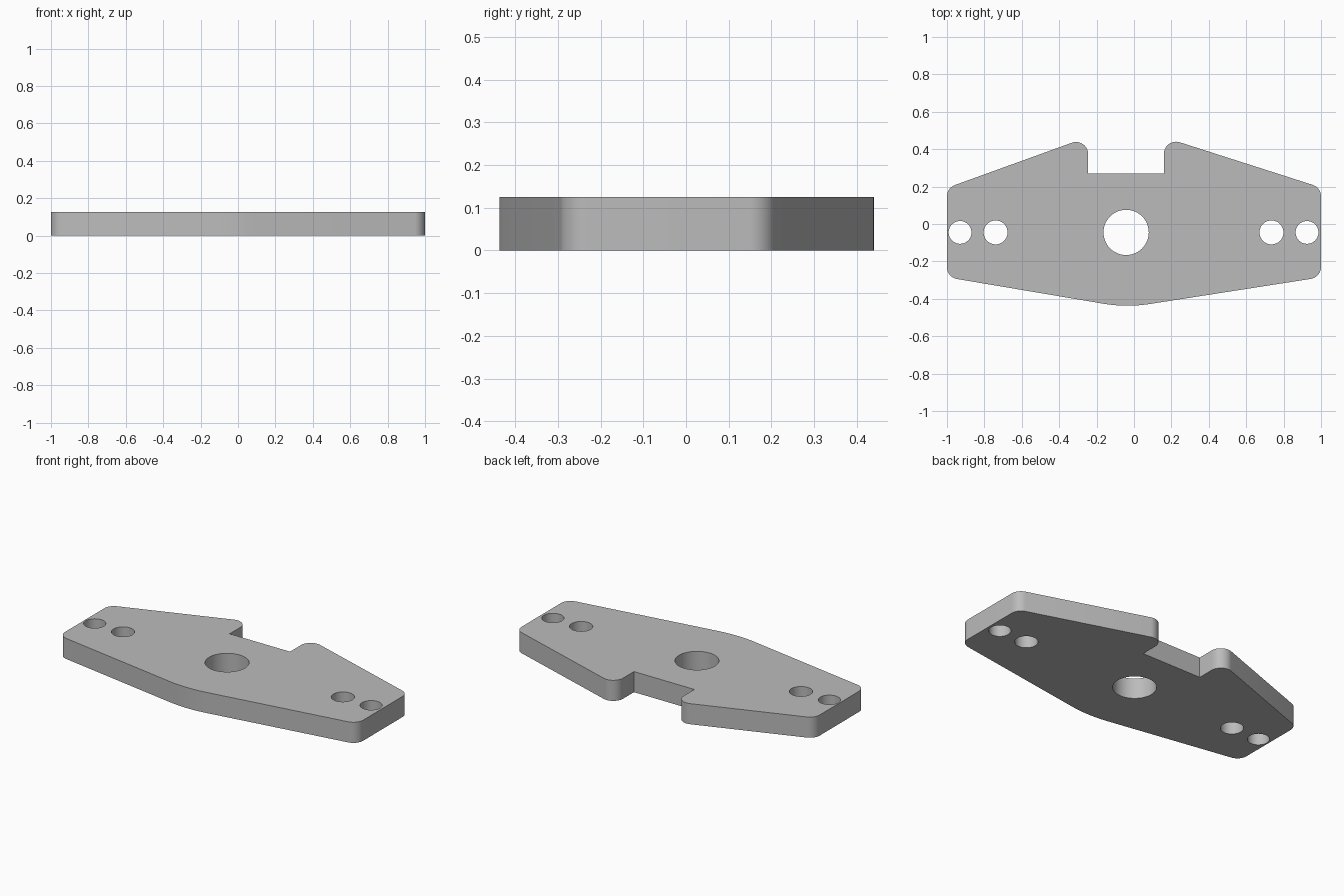
import bpy
import bmesh
from math import cos, sin, tan, pi
from mathutils import Vector

cube = bpy.data.objects.get("Cube")
if cube:
    bpy.data.objects.remove(cube, do_unlink=True)

THICKNESS = 0.125
ROUND = 0.065

# Plate outline, counter-clockwise: x, y, corner radius
OUTLINE = [
    (-1, -0.285, ROUND), (-0.04, -0.447, 0.78), (1, -0.285, ROUND),
    (1, 0.195, ROUND), (0.16, 0.464, ROUND), (0.16, 0.27, 0),
    (-0.245, 0.27, 0), (-0.245, 0.466, ROUND), (-1, 0.193, ROUND),
]
# Through holes: x, radius
HOLES = [(-0.93, 0.061), (-0.74, 0.064), (-0.042, 0.121), (0.735, 0.064), (0.925, 0.061)]
HOLE_Y = -0.045


def rounded_outline(corners, steps=12):
    """Replace each corner by a tangent arc of its radius."""
    points = []
    for i, (x, y, radius) in enumerate(corners):
        corner = Vector((x, y))
        if not radius:
            points.append(corner)
            continue
        to_prev = (Vector(corners[i - 1][:2]) - corner).normalized()
        to_next = (Vector(corners[(i + 1) % len(corners)][:2]) - corner).normalized()
        half = to_prev.angle(to_next) / 2
        centre = corner + (to_prev + to_next).normalized() * radius / sin(half)
        start = corner + to_prev * radius / tan(half) - centre
        end = corner + to_next * radius / tan(half) - centre
        sweep = start.angle(end)
        for k in range(steps + 1):
            t = k / steps
            points.append(centre + (start * sin((1 - t) * sweep) + end * sin(t * sweep)) / sin(sweep))
    return points


def circle(x, y, radius, sides=48):
    return [Vector((x + radius * cos(2 * pi * k / sides), y + radius * sin(2 * pi * k / sides)))
            for k in range(sides)]


# Flat face with holes, extruded to the plate thickness
bm = bmesh.new()
for loop in [rounded_outline(OUTLINE)] + [circle(x, HOLE_Y, r) for x, r in HOLES]:
    verts = [bm.verts.new((p.x, p.y, 0)) for p in loop]
    for a, b in zip(verts, verts[1:] + verts[:1]):
        bm.edges.new((a, b))
bmesh.ops.triangle_fill(bm, use_beauty=True, edges=bm.edges[:], normal=(0, 0, 1))
top = bmesh.ops.extrude_face_region(bm, geom=bm.faces[:], use_keep_orig=True)["geom"]
bmesh.ops.translate(bm, vec=(0, 0, THICKNESS),
                    verts=[g for g in top if isinstance(g, bmesh.types.BMVert)])
bmesh.ops.recalc_face_normals(bm, faces=bm.faces[:])

mesh = bpy.data.meshes.new("mounting_plate")
bm.to_mesh(mesh)
bm.free()
plate = bpy.data.objects.new("mounting_plate", mesh)
bpy.context.collection.objects.link(plate)

# Plain grey material
grey = bpy.data.materials.new("plain_grey")
grey.use_nodes = True
colour = (0.5, 0.5, 0.5, 1)
grey.diffuse_color = colour
grey.node_tree.nodes["Principled BSDF"].inputs["Base Color"].default_value = colour
mesh.materials.append(grey)

# Smooth rounded walls, sharp rims
bpy.ops.object.select_all(action="DESELECT")
plate.select_set(True)
bpy.context.view_layer.objects.active = plate
bpy.ops.object.shade_smooth_by_angle()
